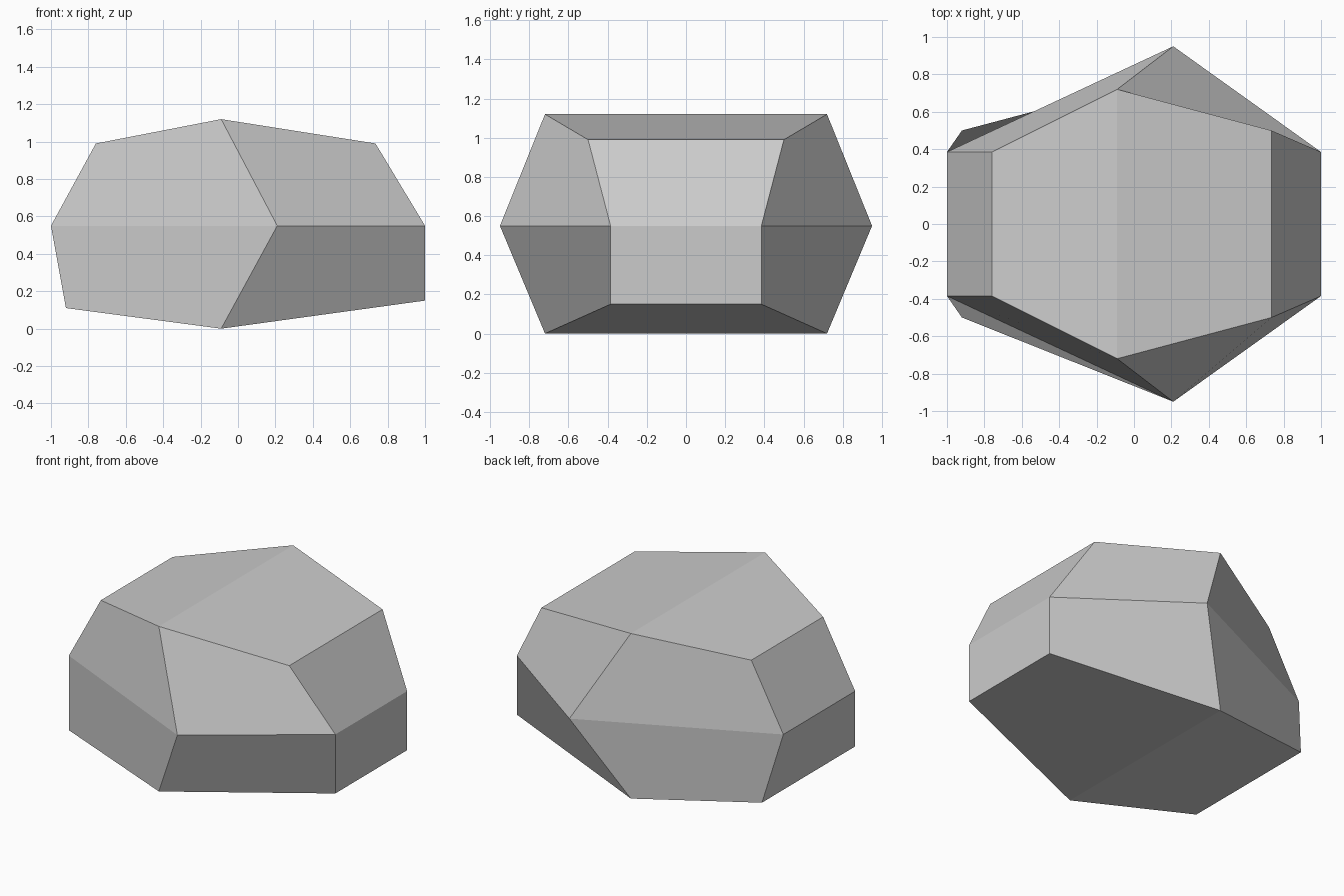
import bpy
import bmesh

if "Cube" in bpy.data.objects:
    bpy.data.objects.remove(bpy.data.objects["Cube"])

# Three stacked six-sided rings, bottom to top; each gives (x, half width, z)
# for its left, middle and right pair of corners
RINGS = [
    [(-0.92, 0.50, 0.11), (-0.09, 0.72, 0.00), (1.00, 0.385, 0.15)],
    [(-1.00, 0.385, 0.55), (0.21, 0.95, 0.55), (1.00, 0.385, 0.55)],
    [(-0.76, 0.385, 0.99), (-0.09, 0.72, 1.12), (0.735, 0.50, 0.99)],
]

bm = bmesh.new()


def add_ring(half):
    """Front corners left to right, then mirrored back corners right to left."""
    front = [bm.verts.new((x, -y, z)) for x, y, z in half]
    back = [bm.verts.new((x, y, z)) for x, y, z in reversed(half)]
    return front + back


rings = [add_ring(r) for r in RINGS]

# Side facets between neighbouring rings
for low, high in zip(rings, rings[1:]):
    for i in range(6):
        j = (i + 1) % 6
        bm.faces.new((low[i], low[j], high[j], high[i]))

# Top and bottom, each folded along the ridge between the middle corners
for ring in (rings[0], rings[-1]):
    bm.faces.new((ring[0], ring[1], ring[4], ring[5]))
    bm.faces.new((ring[1], ring[2], ring[3], ring[4]))

bmesh.ops.recalc_face_normals(bm, faces=bm.faces)
mesh = bpy.data.meshes.new("rock")
bm.to_mesh(mesh)
bm.free()
rock = bpy.data.objects.new("rock", mesh)
bpy.context.collection.objects.link(rock)
